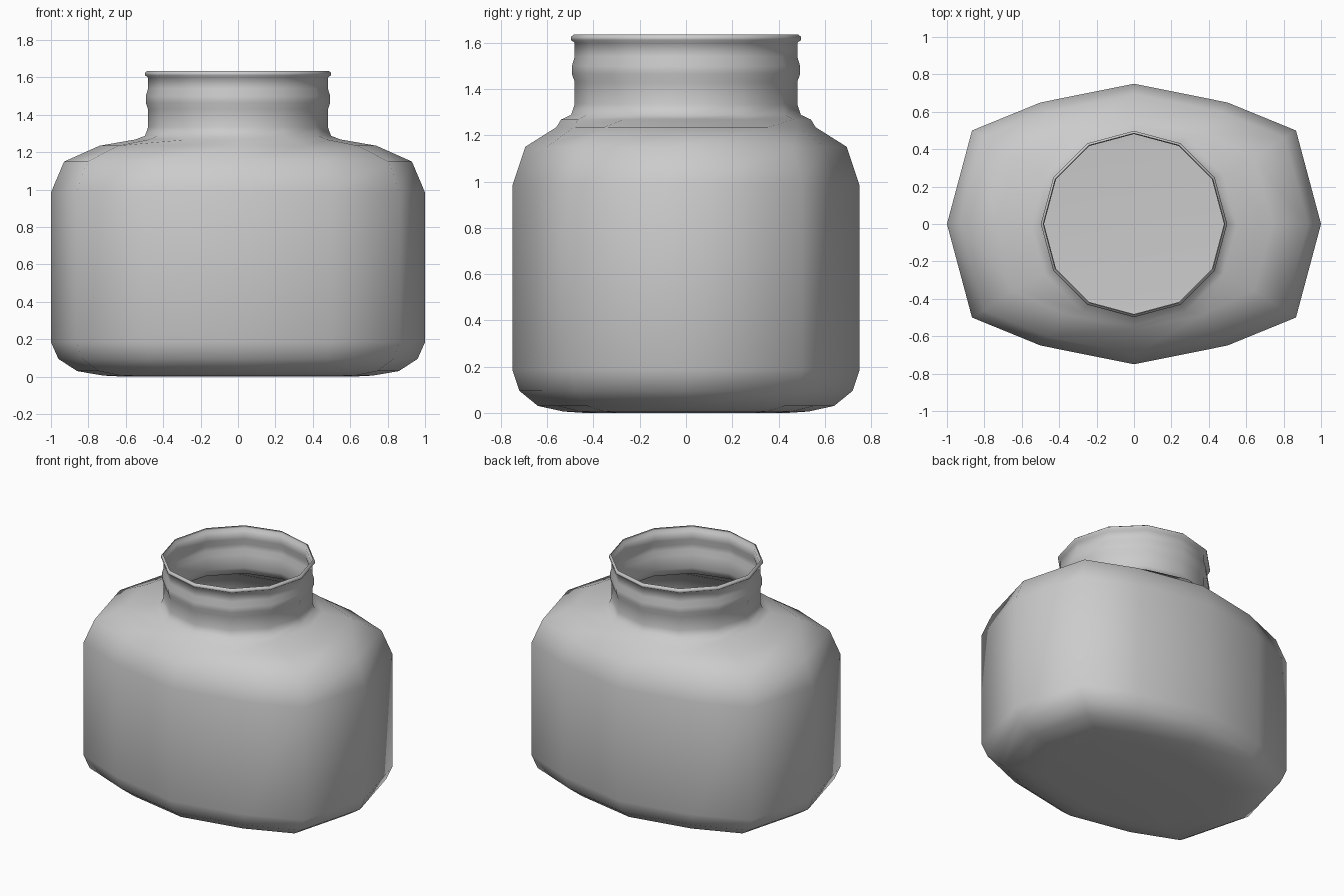
import bpy, bmesh
from math import cos, sin, pi

SIDES = 12
# Rings from base to rim: half width x, half depth y, height z, corner fullness (1 = boxy, 0 = round)
RINGS = [
    (0.60, 0.44, 0.000, 1), (0.72, 0.53, 0.006, 1), (0.86, 0.64, 0.030, 1),
    (0.96, 0.72, 0.095, 1), (1.00, 0.75, 0.185, 1), (1.00, 0.75, 0.985, 1),
    (0.93, 0.695, 1.150, 1), (0.74, 0.56, 1.235, 0.8),
    (0.55, 0.54, 1.268, 0.0), (0.497, 0.497, 1.288, 0),
    (0.481, 0.481, 1.335, 0), (0.481, 0.481, 1.430, 0),
    (0.493, 0.493, 1.465, 0), (0.493, 0.493, 1.500, 0),
    (0.481, 0.481, 1.540, 0), (0.481, 0.481, 1.600, 0),
    (0.498, 0.498, 1.612, 0), (0.498, 0.498, 1.625, 0),
    (0.485, 0.485, 1.635, 0),
]


def add_ring(bm, rx, ry, z, full):
    verts = []
    for i in range(SIDES):
        a = 2 * pi * i / SIDES
        y = ry * sin(a)
        if i in (1, 5, 7, 11):          # the four body corners
            y *= 1 + full / 3
        verts.append(bm.verts.new((rx * cos(a), y, z)))
    return verts


# Open jar: body, shoulder, ribbed neck and rolled rim in one thin shell
bm = bmesh.new()
rings = [add_ring(bm, *r) for r in RINGS]
for lo, hi in zip(rings, rings[1:]):
    for i in range(SIDES):
        j = (i + 1) % SIDES
        bm.faces.new((lo[i], lo[j], hi[j], hi[i]))
bm.faces.new(rings[0][::-1])
for f in bm.faces:
    f.smooth = True

mesh = bpy.data.meshes.new("jar")
bm.to_mesh(mesh)
bm.free()
jar = bpy.data.objects.new("jar", mesh)
bpy.context.collection.objects.link(jar)
